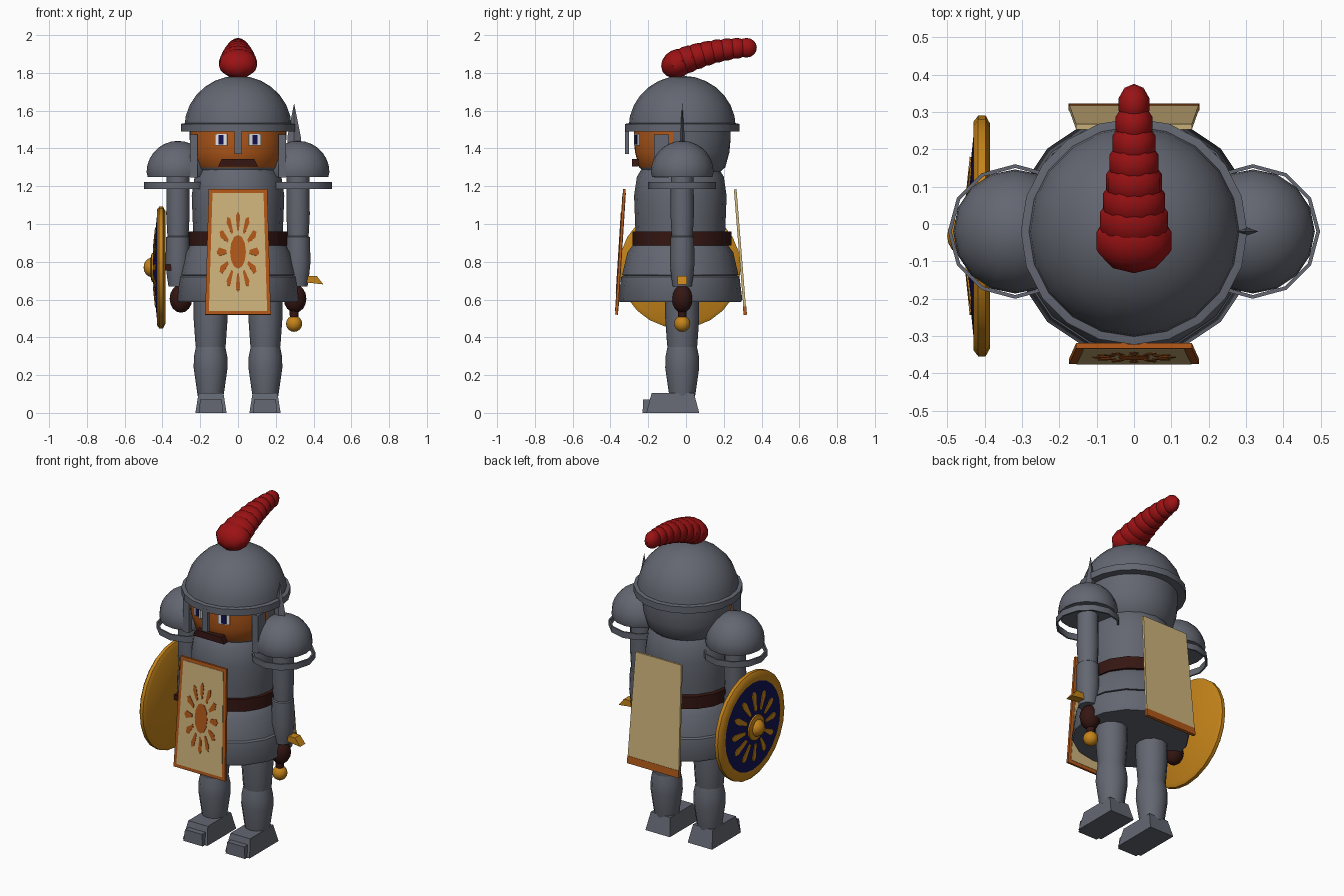
import bpy, bmesh, math
from math import pi, cos, sin, asin, radians
from mathutils import Matrix

if "Cube" in bpy.data.objects:
    bpy.data.objects.remove(bpy.data.objects["Cube"])


def material(name, *rgb):
    m = bpy.data.materials.new(name)
    m.use_nodes = True
    m.diffuse_color = (*rgb, 1)
    m.node_tree.nodes["Principled BSDF"].inputs["Base Color"].default_value = (*rgb, 1)
    return m


steel = material("steel grey", .125, .135, .165)
tan = material("tan cloth", .62, .46, .2)
orange = material("burnt orange", .45, .1, .01)
gold = material("gold", .56, .23, .01)
blue = material("deep blue", .006, .006, .09)
red = material("plume red", .33, .006, .007)
brown = material("dark brown", .035, .008, .006)
white = material("eye white", .8, .8, .8)

T = lambda x, y, z: Matrix.Translation((x, y, z))
R = Matrix.Rotation
built = []


def finish(name, bm, mats, matrix):
    bmesh.ops.remove_doubles(bm, verts=bm.verts, dist=.0003)
    bmesh.ops.recalc_face_normals(bm, faces=bm.faces)
    me = bpy.data.meshes.new(name)
    bm.to_mesh(me)
    bm.free()
    for m in mats:
        me.materials.append(m)
    ob = bpy.data.objects.new(name, me)
    ob.matrix_world = matrix
    bpy.context.collection.objects.link(ob)
    built.append(ob)
    return ob


def lathe(name, profile, mat, matrix=Matrix(), n=16, cap=True):
    """Turn (radius, height) points around local z."""
    bm = bmesh.new()
    rings = [[bm.verts.new((r * cos(2 * pi * i / n), r * sin(2 * pi * i / n), z))
              for i in range(n)] for r, z in profile]
    for a, b in zip(rings, rings[1:]):
        for i in range(n):
            j = (i + 1) % n
            bm.faces.new((a[i], a[j], b[j], b[i]))
    if cap:
        bm.faces.new(rings[0])
        bm.faces.new(rings[-1])
    return finish(name, bm, [mat], matrix)


def prism(name, outline, depth, mat, matrix):
    """Extrude a flat outline symmetrically along local z."""
    bm = bmesh.new()
    lo, hi = ([bm.verts.new((x, y, s * depth / 2)) for x, y in outline] for s in (-1, 1))
    bm.faces.new(lo)
    bm.faces.new(hi)
    for i in range(len(lo)):
        j = (i + 1) % len(lo)
        bm.faces.new((lo[i], lo[j], hi[j], hi[i]))
    return finish(name, bm, [mat], matrix)


def box(name, size, mat, matrix, taper=1):
    bm = bmesh.new()
    bmesh.ops.create_cube(bm, size=1)
    for v in bm.verts:
        k = taper if v.co.z > 0 else 1
        v.co.x *= size[0] * k
        v.co.y *= size[1] * k
        v.co.z *= size[2]
    return finish(name, bm, [mat], matrix)


def ball(name, radii, mat, matrix, u=12, v=8):
    bm = bmesh.new()
    bmesh.ops.create_uvsphere(bm, u_segments=u, v_segments=v, radius=1)
    bmesh.ops.scale(bm, vec=radii, verts=bm.verts)
    return finish(name, bm, [mat], matrix)


def dome(r, h, z, steps=7):
    return [(r * cos(pi / 2 * i / steps), z + h * sin(pi / 2 * i / steps)) for i in range(steps + 1)]


def oval(rx, ry, n=12):
    return [(rx * cos(2 * pi * i / n), ry * sin(2 * pi * i / n)) for i in range(n)]


FRONT = R(pi / 2, 4, 'X')   # local z points to the front
MID = -.02                  # body axis in y

# Torso, belt and two-tier armour skirt
lathe("breastplate", [(.2, .88), (.235, .9), (.24, 1.02), (.245, 1.15), (.23, 1.25), (.2, 1.3)],
      steel, T(0, MID - .01, 0))
lathe("belt", [(.262, .885), (.262, .96)], brown, T(0, MID, 0))
lathe("skirt_upper", [(.25, .89), (.28, .85), (.308, .73), (.28, .725)], steel, T(0, MID - .01, 0))
lathe("skirt_lower", [(.29, .735), (.313, .72), (.328, .6), (.322, .588)], steel, T(0, MID - .01, 0))

# Head: the open front is skin, the rest is neck guard
head = lathe("head", [(.17, 1.25), (.228, 1.3), (.25, 1.38), (.256, 1.45), (.256, 1.52)],
             steel, T(0, MID, 0), n=32)
head.data.materials.append(orange)
for f in head.data.polygons:
    if f.center.y < -.03 and 1.3 < f.center.z < 1.515:
        f.material_index = 1

# Helmet
lathe("helmet_dome", [(.27, 1.49)] + dome(.284, .275, 1.51), steel, T(0, MID, 0), n=20)
lathe("helmet_brim", [(.275, 1.49), (.303, 1.49), (.303, 1.53), (.275, 1.535)],
      steel, T(0, MID, 0), n=20)
box("nose_guard", (.036, .02, .14), steel, T(0, -.312, 1.44))

# Face details
prism("moustache", [(-.105, 0), (.105, 0), (.085, .04), (-.085, .04)], .035, brown,
      T(0, -.268, 1.305) @ FRONT)
for s, side in ((1, "left"), (-1, "right")):
    turn = s * asin(.088 / .256)
    for part, w, h, out, m in (("eye", .066, .062, .257, white), ("pupil", .028, .05, .260, blue)):
        box(f"{side}_{part}", (w, .008, h), m, T(0, MID, 1.446) @ R(turn, 4, 'Z') @ T(0, -out, 0))
    box(f"{side}_cheek_guard", (.04, .08, .23), steel, T(s * .234, -.13, 1.36))

# Plume of shrinking overlapping tufts
for i in range(8):
    t = i / 7
    ball("plume_tuft", (.105 - .062 * t, .09 - .035 * t, .075 - .023 * t), red,
         T(0, -.045 + .365 * t, 1.85 + .155 * t - .072 * t * t) @ R(.5 - .5 * t, 4, 'X'), u=10)

# Arms, shoulders and legs
for s, side in ((1, "left"), (-1, "right")):
    arm = T(s * .318, MID, 0)
    lathe(f"{side}_pauldron", [(.16, 1.25)] + dome(.166, .165, 1.275), steel, arm, n=16)
    lathe(f"{side}_pauldron_ring", [(.17, 1.185), (.18, 1.185), (.18, 1.222), (.17, 1.222), (.17, 1.185)],
          steel, arm, n=12, cap=False)
    lathe(f"{side}_upper_arm", [(.055, .92), (.062, 1.05), (.06, 1.27)], steel, arm, n=12)
    lathe(f"{side}_forearm", [(.05, .67), (.058, .72), (.066, .8), (.062, .93), (.05, .94)],
          steel, arm, n=12)
    ball(f"{side}_glove", (.06, .056, .075), brown, T(s * .302, MID, .605))

    leg = T(s * .145, MID, 0)
    lathe(f"{side}_thigh", [(.075, .33), (.08, .36), (.09, .5), (.09, .61)], steel, leg, n=12)
    lathe(f"{side}_shin", [(.068, .09), (.073, .12), (.09, .24), (.088, .3), (.077, .355)],
          steel, leg, n=12)
    box(f"{side}_boot", (.165, .28, .105), steel, T(s * .143, -.07, .0525), taper=.8)
    box(f"{side}_toe_cap", (.13, .06, .07), steel, T(s * .143, -.2, .035), taper=.88)

# Sword held upside down, blade running up behind the arm
sword = T(.297, MID, 0)
lathe("sword_blade", [(.038, .7), (.036, 1.46), (0, 1.64)], steel, sword @ Matrix.Diagonal((1, .35, 1, 1)), n=4)
lathe("sword_grip", [(.022, .5), (.026, .56), (.022, .68)], brown, sword, n=10)
ball("sword_pommel", (.043, .043, .043), gold, sword @ T(0, 0, .472))
prism("sword_guard", [(-.155, -.02), (-.09, -.012), (.09, -.012), (.155, -.02), (.12, .025), (-.12, .025)],
      .05, gold, sword @ T(0, 0, .7) @ FRONT)

# Tabard panels, front and back


def panel(inset):
    return [(-.174 + inset, -.333 + inset), (.174 - inset, -.333 + inset),
            (.155 - inset, .333 - inset), (-.155 + inset, .333 - inset)]


front = T(0, -.347, .852) @ R(pi / 2 - .063, 4, 'X')
prism("front_tabard_border", panel(0), .014, orange, front)
prism("front_tabard_cloth", panel(.02), .018, tan, front)
back = T(0, .287, .852) @ R(pi, 4, 'Z') @ R(pi / 2 - .08, 4, 'X')
prism("back_tabard_cloth", panel(0), .014, tan, back)
prism("back_tabard_hem", [(-.175, -.334), (.175, -.334), (.173, -.29), (-.173, -.29)], .018, orange, back)

# Sun emblem on the front panel
prism("tabard_sun", oval(.042, .09), .003, orange, front @ T(0, 0, .010))
for i in range(12):
    a = 2 * pi * i / 12
    ray = [(.06, -.005), (.1, -.012), (.113, 0), (.1, .012), (.06, .005)]
    shape = [(x * cos(a) - y * sin(a), 1.9 * (x * sin(a) + y * cos(a))) for x, y in ray]
    prism("tabard_sun_ray", shape, .003, orange, front @ T(0, 0, .010))

# Round shield on the right arm
shield = T(-.385, -.032, .77) @ R(-pi / 2, 4, 'Y')
lathe("shield_rim", [(.3, 0), (.322, .012), (.322, .032), (.305, .045), (.27, .045)], gold, shield, n=24)
lathe("shield_face", [(.275, .044), (0, .072)], blue, shield, n=24)
lathe("shield_boss_ring", [(.078, .06), (.075, .072), (.05, .078)], gold, shield, n=16)
ball("shield_boss", (.052, .052, .045), gold, shield @ T(0, 0, .07))
for i in range(12):
    place = shield @ R(2 * pi * i / 12, 4, 'Z') @ T(.15, 0, .058) @ R(.102, 4, 'Y')
    prism("shield_ray", [(-.05, -.008), (.035, -.019), (.055, -.012), (.062, 0),
                         (.055, .012), (.035, .019), (-.05, .008)], .006, gold, place)
box("shield_strap", (.06, .1, .03), brown, T(-.375, MID, .77))

# Smooth the rounded parts, keep hard edges
bpy.ops.object.select_all(action='DESELECT')
for ob in built:
    ob.select_set(True)
bpy.context.view_layer.objects.active = built[0]
bpy.ops.object.shade_smooth_by_angle(angle=radians(38))
